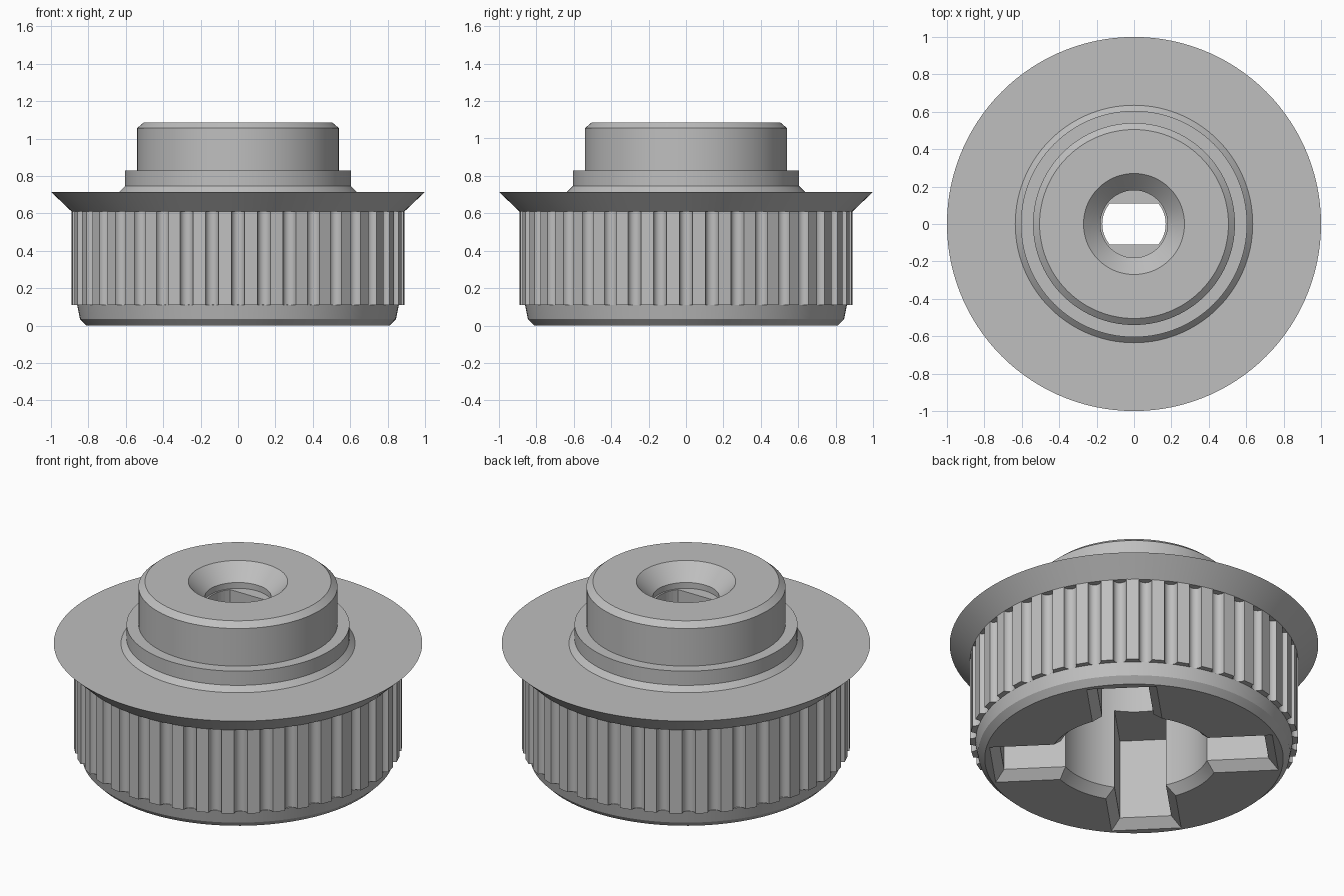
import bpy
import bmesh
from math import pi, sin, cos, radians, sqrt
from mathutils import Matrix

if "Cube" in bpy.data.objects:
    bpy.data.objects.remove(bpy.data.objects["Cube"])

TEETH = 40
SEGMENTS = 120

grey = bpy.data.materials.new("machined grey")
grey.use_nodes = True
COLOUR = (0.52, 0.52, 0.52, 1)
grey.diffuse_color = COLOUR
grey.node_tree.nodes["Principled BSDF"].inputs["Base Color"].default_value = COLOUR


def make_object(name, bm):
    bmesh.ops.recalc_face_normals(bm, faces=bm.faces)
    mesh = bpy.data.meshes.new(name)
    bm.to_mesh(mesh)
    bm.free()
    mesh.materials.append(grey)
    obj = bpy.data.objects.new(name, mesh)
    bpy.context.collection.objects.link(obj)
    return obj


def select(obj):
    bpy.ops.object.select_all(action='DESELECT')
    obj.select_set(True)
    bpy.context.view_layer.objects.active = obj


def revolve(name, profile):
    bm = bmesh.new()
    verts = [bm.verts.new((r, 0, z)) for r, z in profile]
    edges = [bm.edges.new(pair) for pair in zip(verts, verts[1:])]
    bmesh.ops.spin(bm, geom=verts + edges, cent=(0, 0, 0), axis=(0, 0, 1),
                   angle=2 * pi, steps=SEGMENTS, use_merge=False)
    bmesh.ops.remove_doubles(bm, verts=bm.verts, dist=0.0005)
    return make_object(name, bm)


def loft(name, rings, closed=False):
    """Skin equal-sized rings of points; cap the ends or close the loop."""
    bm = bmesh.new()
    loops = [[bm.verts.new(p) for p in ring] for ring in rings]
    n = len(loops[0])
    pairs = list(zip(loops, loops[1:]))
    if closed:
        pairs.append((loops[-1], loops[0]))
    else:
        bm.faces.new(loops[0])
        bm.faces.new(loops[-1])
    for a, b in pairs:
        for i in range(n):
            j = (i + 1) % n
            bm.faces.new((a[i], a[j], b[j], b[i]))
    return make_object(name, bm)


def cut(target, cutter):
    mod = target.modifiers.new("cut", 'BOOLEAN')
    mod.operation = 'DIFFERENCE'
    mod.solver = 'EXACT'
    mod.object = cutter
    select(target)
    bpy.ops.object.modifier_apply(modifier=mod.name)
    bpy.data.objects.remove(cutter)


# Turned body: recess, base, core, flange, stepped hub and countersink
body = revolve("pulley_body", [
    (0, 0.75), (0.41, 0.75), (0.41, 0.05), (0.46, 0),
    (0.81, 0), (0.845, 0.035), (0.86, 0.11), (0.84, 0.115),
    (0.84, 0.61), (0.89, 0.61), (1, 0.715),
    (0.635, 0.715), (0.605, 0.745), (0.605, 0.83), (0.54, 0.83),
    (0.54, 1.055), (0.505, 1.085), (0.27, 1.085),
    (0.18, 0.995), (0.18, 0.96), (0, 0.96)])

# Cross slots in the underside, each with a chamfered mouth
for turn in (45, 135):
    rings = []
    for grow, z in ((0.06, -0.01), (0, 0.05), (0, 0.53)):
        x, y = 0.72 + grow, 0.14 + grow
        rings.append([(x, y, z), (-x, y, z), (-x, -y, z), (x, -y, z)])
    slot = loft("slot_cutter", rings)
    slot.data.transform(Matrix.Rotation(radians(turn), 4, 'Z'))
    cut(body, slot)

# Double-flat shaft hole
half_flat, hole_r = 0.11, 0.17
outline = []
for i in range(48):
    a = 2 * pi * i / 48
    y = max(-half_flat, min(half_flat, hole_r * sin(a)))
    if abs(y) < half_flat:
        outline.append((hole_r * cos(a), y))
    elif abs(hole_r * sin(a - 2 * pi / 48)) < half_flat:
        # one corner at each end of a flat
        side = 1 if cos(a) > 0 else -1
        corner = sqrt(hole_r ** 2 - half_flat ** 2)
        outline.append((side * corner, y))
        outline.append((-side * corner, y))
cut(body, loft("shaft_cutter", [[(x, y, z) for x, y in outline] for z in (0.7, 1)]))

# Toothed belt rim with rounded grooves
rim_r, groove_r, steps = 0.89, 0.036, 8
outer = []
for t in range(TEETH):
    a = 2 * pi * t / TEETH
    for k in range(steps + 1):
        b = pi * k / steps
        radial = rim_r - groove_r * sin(b)
        side = -groove_r * cos(b)
        outer.append((radial * cos(a) - side * sin(a),
                      radial * sin(a) + side * cos(a)))
inner = []
for x, y in outer:
    s = 0.8 / sqrt(x * x + y * y)
    inner.append((x * s, y * s))
low, high = 0.11, 0.612
rim = loft("toothed_rim", [
    [(x, y, z) for x, y in ring]
    for ring, z in ((outer, low), (outer, high), (inner, high), (inner, low))],
    closed=True)

for obj in (body, rim):
    select(obj)
    bpy.ops.object.shade_smooth_by_angle(angle=radians(25))
